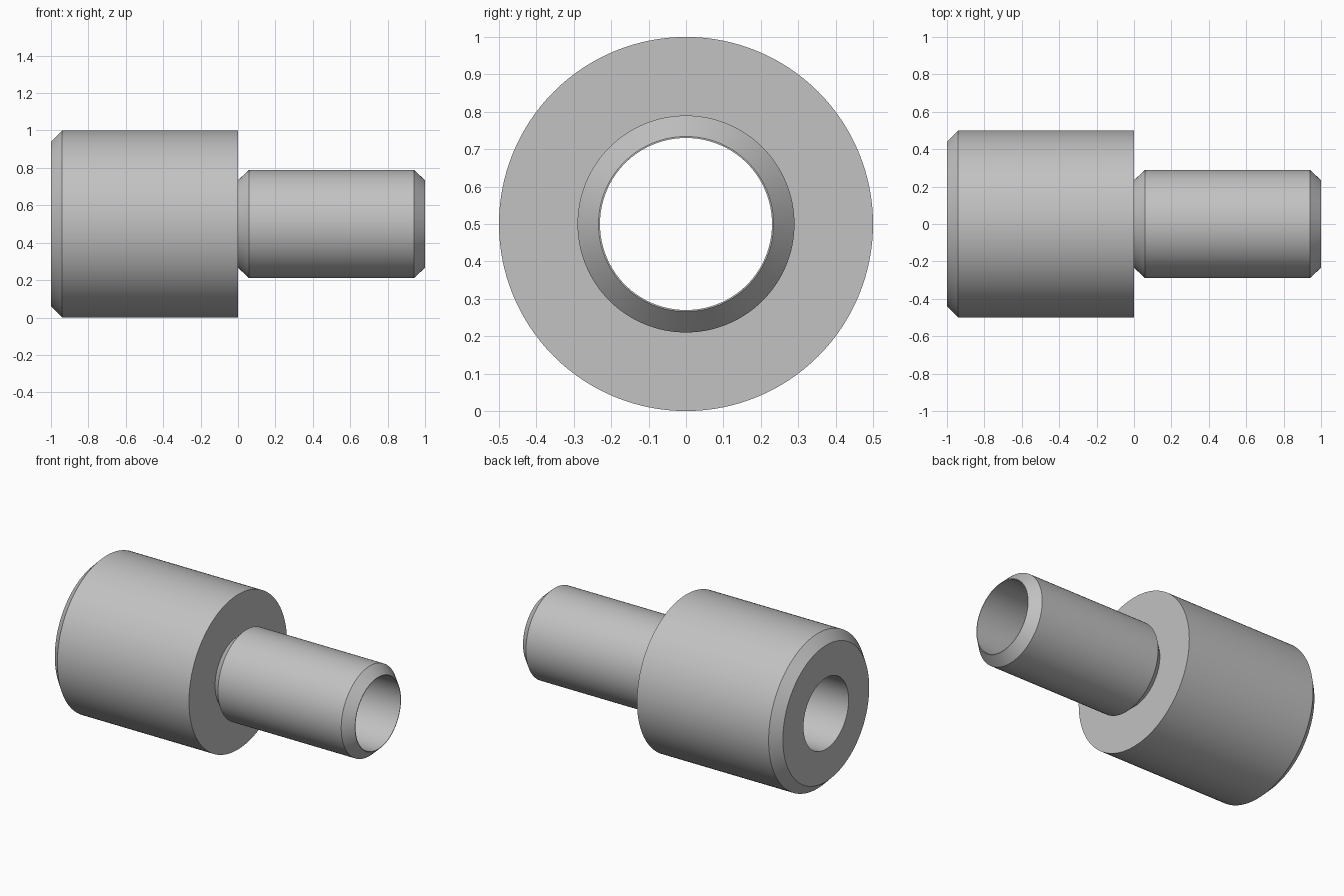
import bpy
import bmesh
from math import cos, sin, tau, radians

default = bpy.data.objects.get("Cube")
if default:
    bpy.data.objects.remove(default, do_unlink=True)

SEGMENTS = 128
AXIS_Z = 0.5
BORE = 0.23
CHAMFER = 0.06

steel = bpy.data.materials.new("grey_steel")
steel.use_nodes = True
colour = (0.54, 0.54, 0.54, 1)
steel.diffuse_color = colour
steel.node_tree.nodes["Principled BSDF"].inputs["Base Color"].default_value = colour


def lathe(name, profile):
    """Revolve a closed (x, radius) profile around the long axis."""
    bm = bmesh.new()
    rings = []
    for i in range(SEGMENTS):
        a = tau * i / SEGMENTS
        rings.append([bm.verts.new((x, r * cos(a), r * sin(a))) for x, r in profile])
    n = len(profile)
    for i, ring in enumerate(rings):
        following = rings[(i + 1) % SEGMENTS]
        for j in range(n):
            k = (j + 1) % n
            bm.faces.new((ring[j], ring[k], following[k], following[j]))
    bmesh.ops.recalc_face_normals(bm, faces=bm.faces)
    mesh = bpy.data.meshes.new(name)
    bm.to_mesh(mesh)
    bm.free()
    mesh.materials.append(steel)
    obj = bpy.data.objects.new(name, mesh)
    obj.location.z = AXIS_Z
    bpy.context.collection.objects.link(obj)
    bpy.ops.object.select_all(action="DESELECT")
    obj.select_set(True)
    bpy.context.view_layer.objects.active = obj
    bpy.ops.object.shade_smooth_by_angle(angle=radians(30))
    return obj


# Wide collar, chamfered on its outer end only
R = 0.5
lathe("wide_collar", [(-1, BORE), (-1, R - CHAMFER), (CHAMFER - 1, R),
                      (0, R), (0, BORE)])

# Narrow sleeve, chamfered at both ends down to a thin lip
R = 0.29
LIP = BORE + 0.004
lathe("narrow_sleeve", [(0, BORE), (0, LIP), (CHAMFER, R),
                        (1 - CHAMFER, R), (1, LIP), (1, BORE)])
